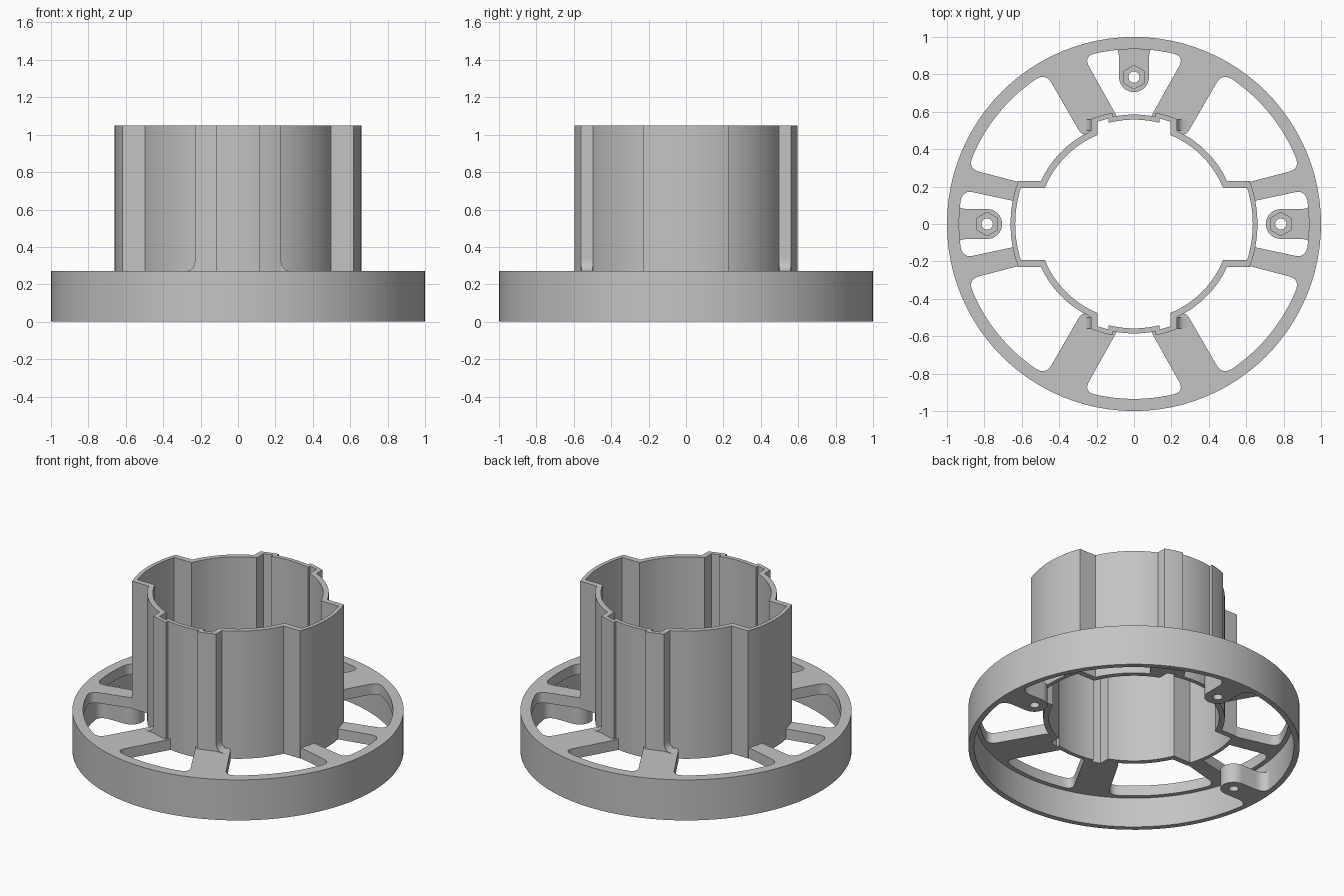
import bpy, bmesh
from math import sin, cos, asin, acos, atan2, hypot, pi

cube = bpy.data.objects.get("Cube")
if cube:
    bpy.data.objects.remove(cube, do_unlink=True)

grey = bpy.data.materials.new("plain grey")
grey.use_nodes = True
COLOUR = (0.55, 0.55, 0.55, 1)
grey.diffuse_color = COLOUR
grey.node_tree.nodes["Principled BSDF"].inputs["Base Color"].default_value = COLOUR


def arc(r, a, b, n=16, cx=0):
    return [(cx + r * cos(a + (b - a) * i / n), r * sin(a + (b - a) * i / n)) for i in range(n + 1)]


def circle(r, n=96, cx=0, turn=0):
    return arc(r, turn, turn + 2 * pi, n, cx)[:-1]


def bend(a, c, b, n=6):
    """Rounded corner from a to b around c."""
    pts = []
    for i in range(n + 1):
        t = i / n
        pts.append(tuple((1 - t) ** 2 * a[k] + 2 * t * (1 - t) * c[k] + t * t * b[k] for k in (0, 1)))
    return pts


def toward(p, q, d):
    k = d / hypot(q[0] - p[0], q[1] - p[1])
    return (p[0] + (q[0] - p[0]) * k, p[1] + (q[1] - p[1]) * k)


def flip(pts, sx, sy):
    return [(x * sx, y * sy) for x, y in pts]


def prism(name, loops, low, high, sideways=False):
    """Solid from an outline with holes, extruded along z (or along y)."""
    curve = bpy.data.curves.new(name, 'CURVE')
    curve.dimensions = '2D'
    curve.fill_mode = 'BOTH'
    curve.extrude = (high - low) / 2
    for pts in loops:
        spline = curve.splines.new('POLY')
        spline.points.add(len(pts) - 1)
        for point, (x, y) in zip(spline.points, pts):
            point.co = (x, y, 0, 1)
        spline.use_cyclic_u = True
    obj = bpy.data.objects.new(name, curve)
    bpy.context.collection.objects.link(obj)
    bpy.ops.object.select_all(action='DESELECT')
    obj.select_set(True)
    bpy.context.view_layer.objects.active = obj
    bpy.ops.object.convert(target='MESH')
    obj = bpy.context.object
    bm = bmesh.new()
    bm.from_mesh(obj.data)
    bmesh.ops.remove_doubles(bm, verts=bm.verts, dist=1e-5)
    bmesh.ops.recalc_face_normals(bm, faces=bm.faces)
    bm.to_mesh(obj.data)
    bm.free()
    obj.data.materials.clear()
    obj.data.materials.append(grey)
    bpy.ops.object.shade_smooth_by_angle(angle=0.4)
    mid = (low + high) / 2
    if sideways:
        obj.rotation_euler.x = pi / 2
        obj.location.y = mid
    else:
        obj.location.z = mid
    return obj


def tube_outline(wing, wing_y, body, bump, bump_x, key, key_x, k=1):
    """Stepped tube section: side wings, round body, bumps and a middle groove."""
    quarter = (arc(wing, 0, asin(wing_y / wing), 8)
               + arc(body, asin(wing_y / body), acos(bump_x / body))
               + arc(bump, acos(bump_x / bump), acos(key_x / bump), 4)
               + arc(key, acos(key_x / key), pi / 2, 6))
    half = quarter + flip(quarter, -1, 1)[::-1][1:]
    return flip(half + flip(half, 1, -1)[::-1][1:-1], k, k)


RIM, TOP, UNDER = 0.935, 0.27, 0.2
OUTER = (0.66, 0.23, 0.548, 0.606, 0.23, 0.585, 0.115)
INNER = (0.635, 0.193, 0.514, 0.58, 0.195, 0.558, 0.135)


def slot(inner, first, last, d=0.06):
    """Slot from an inner edge out to the rim, with rounded outer corners."""
    a, b = (atan2(p[1], p[0]) for p in (first, last))
    rim = arc(RIM, b - d / RIM, a + d / RIM, 20)
    return (inner + bend(toward(last, inner[-1], d), last, rim[0])
            + bend(rim[-1], first, toward(first, inner[0], d))[0 if d == 0 else 1:])[:len(inner) + 7] \
        + rim[1:] + bend(rim[-1], first, toward(first, inner[0], d))[1:]


# Slots between the spokes
body_edge = arc(0.531, asin(0.211 / 0.531), acos(0.24 / 0.531))
wide = slot([(0.58, 0.215)] + body_edge + bend((0.265, 0.479), (0.285, 0.484), (0.295, 0.501)),
            (0.887, 0.295), (0.471, 0.806))
side = slot(arc(0.648, -0.189, 0.189), (0.917, -0.182), (0.917, 0.182))
end = slot(arc(0.57, pi / 2 - 0.15, pi / 2 + 0.15), (0.27, 0.895), (-0.27, 0.895))
slots = [flip(wide, sx, sy) for sx in (1, -1) for sy in (1, -1)]
slots += [flip(side, s, 1) for s in (1, -1)] + [flip(end, 1, s) for s in (1, -1)]

# Spoked plate, outer wall and central tube
prism("spoked_plate", [circle(0.968), tube_outline(*INNER, k=1.008)] + slots, UNDER, TOP)
prism("outer_wall", [circle(1), circle(0.965)], 0, TOP)
prism("central_tube", [tube_outline(*OUTER), tube_outline(*INNER)], UNDER, 1.05)

# Screw lugs with a nut pocket above a round hole
flare = bend((0.89, 0.08), (0.96, 0.08), (0.962, 0.15))
right_side = flare + [(0.968, 0.15)]
lug = arc(0.08, pi / 2, 3 * pi / 2, 20, 0.785) + flip(right_side, 1, -1) + [(0.98, 0)] + right_side[::-1]
for name, angle in (("left", 0), ("back", pi / 2), ("right", pi)):
    nut = circle(0.063, 6, 0.785, pi / 2 - angle)
    for part, hole, low, high in (("lug_base", circle(0.03, 24, 0.785), 0, 0.07),
                                  ("lug_nut_pocket", nut, 0.07, 0.13)):
        prism(name + "_" + part, [lug, hole], low, high).rotation_euler.z = angle

# Small fillets bracing the tube bumps on the spokes
brace = [(0.215, 0.33), (0.215, 0.26), (0.29, 0.26)] + bend((0.29, TOP), (0.23, TOP), (0.23, 0.33))
for sx in (1, -1):
    for sy in (1, -1):
        low, high = sorted((0.5 * sy, 0.56 * sy))
        prism("tube_brace", [flip(brace, sx, 1)], low, high, sideways=True)
